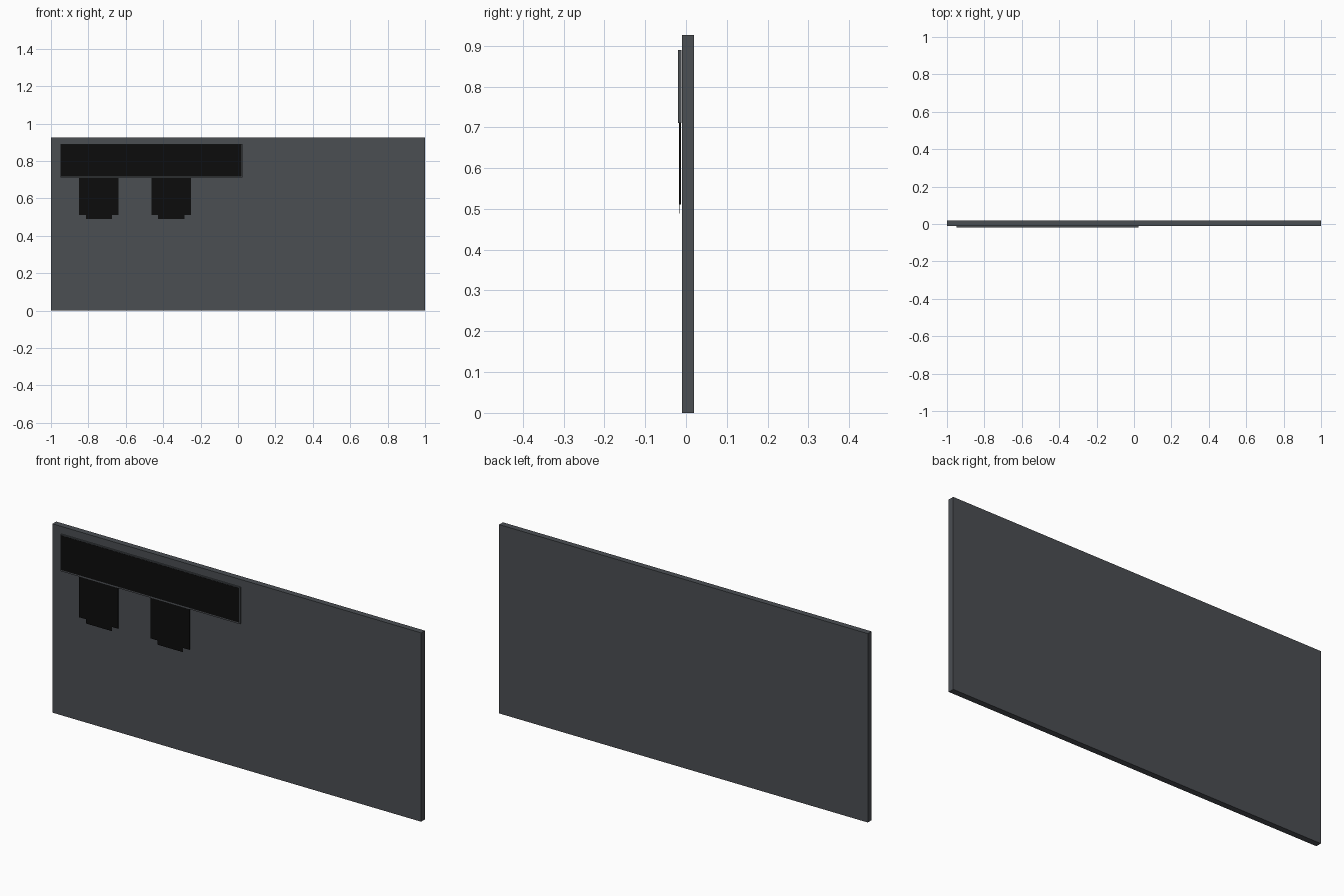
import bpy
import bmesh

cube = bpy.data.objects.get("Cube")
if cube:
    bpy.data.objects.remove(cube, do_unlink=True)


def material(name, rgb):
    m = bpy.data.materials.new(name)
    m.use_nodes = True
    m.diffuse_color = (*rgb, 1)
    bsdf = next(n for n in m.node_tree.nodes if n.type == 'BSDF_PRINCIPLED')
    bsdf.inputs["Base Color"].default_value = (*rgb, 1)
    return m


slate = material("slate grey", (0.07, 0.077, 0.086))
black = material("black", (0.0035, 0.0035, 0.0035))


def box(name, x, y, z, mat):
    """Box spanning the (min, max) ranges x, y and z."""
    bm = bmesh.new()
    bmesh.ops.create_cube(bm, size=1)
    for v in bm.verts:
        for i, (lo, hi) in enumerate((x, y, z)):
            v.co[i] = (lo + hi) / 2 + v.co[i] * (hi - lo)
    mesh = bpy.data.meshes.new(name)
    bm.to_mesh(mesh)
    bm.free()
    mesh.materials.append(mat)
    ob = bpy.data.objects.new(name, mesh)
    bpy.context.collection.objects.link(ob)
    return ob


# Main board
box("board", (-1, 1), (-0.0095, 0.0195), (0, 0.926), slate)

# Header plate: grey frame with a black face
box("header_frame", (-0.95, 0.023), (-0.0190, -0.0105), (0.711, 0.890), slate)
box("header_face", (-0.946, 0.019), (-0.0195, -0.0188), (0.718, 0.887), black)

# Two hanging tabs, each with a thin tongue below
for side, cx in (("right", -0.744), ("left", -0.357)):
    box(f"{side}_tab", (cx - 0.105, cx + 0.105), (-0.0175, -0.0125), (0.511, 0.711), black)
    box(f"{side}_tongue", (cx - 0.070, cx + 0.070), (-0.0154, -0.0146), (0.489, 0.511), black)
